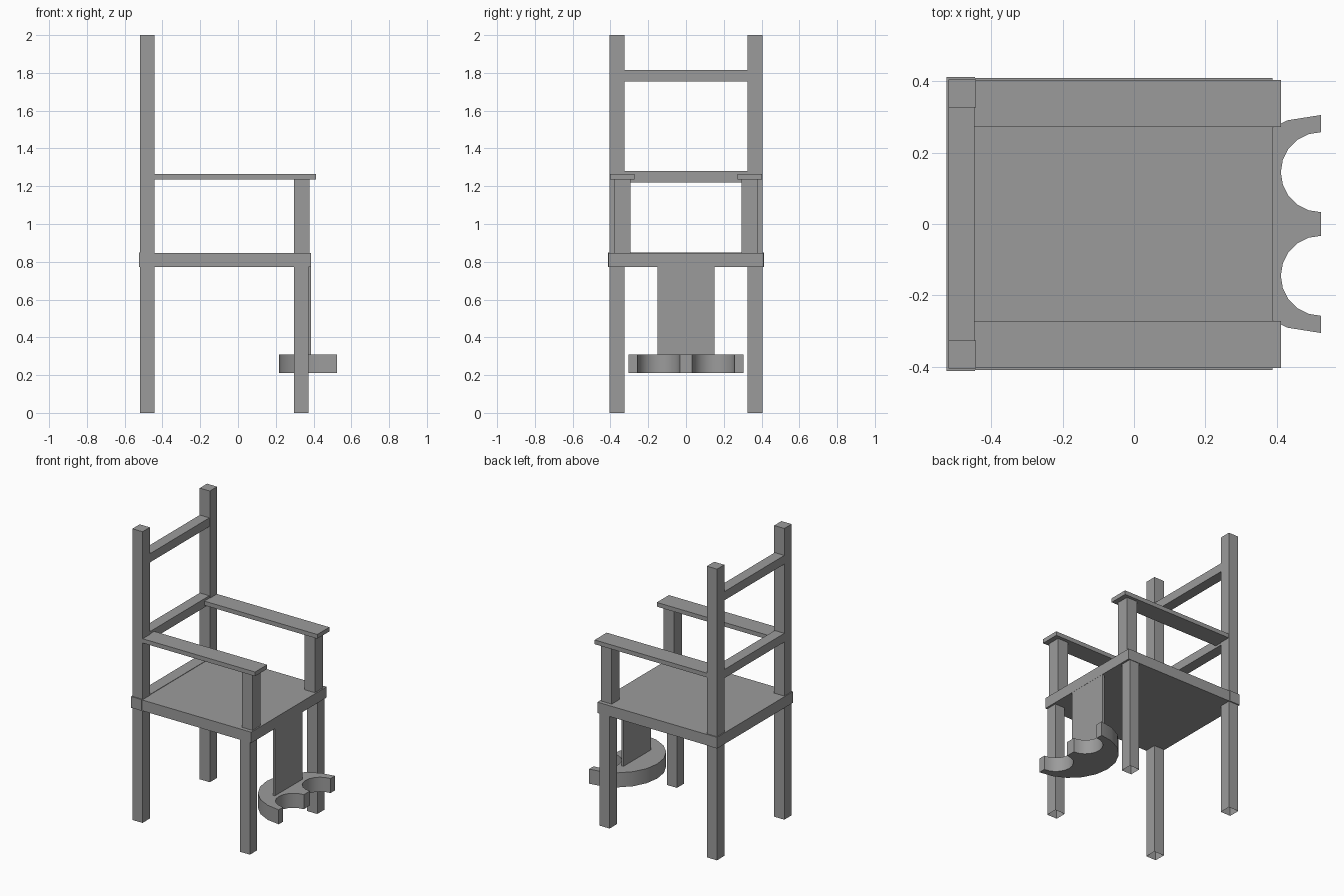
import bpy, bmesh, math

if "Cube" in bpy.data.objects:
    bpy.data.objects.remove(bpy.data.objects["Cube"])

grey = bpy.data.materials.new("dark_grey")
grey.diffuse_color = (0.33, 0.33, 0.33, 1)
grey.use_nodes = True
grey.node_tree.nodes["Principled BSDF"].inputs["Base Color"].default_value = grey.diffuse_color


def finish(name, bm):
    bmesh.ops.recalc_face_normals(bm, faces=bm.faces[:])
    mesh = bpy.data.meshes.new(name)
    bm.to_mesh(mesh)
    bm.free()
    mesh.materials.append(grey)
    ob = bpy.data.objects.new(name, mesh)
    bpy.context.collection.objects.link(ob)
    return ob


def box(name, x, y, z, open_bottom=False):
    """Axis-aligned box given as (min, max) ranges."""
    bm = bmesh.new()
    bmesh.ops.create_cube(bm, size=1)
    for v in bm.verts:
        v.co = [r[0] + (c + 0.5) * (r[1] - r[0]) for c, r in zip(v.co, (x, y, z))]
    bmesh.ops.recalc_face_normals(bm, faces=bm.faces[:])
    if open_bottom:
        low = [f for f in bm.faces if all(v.co.z < z[0] + 1e-4 for v in f.verts)]
        bmesh.ops.delete(bm, geom=low, context='FACES_ONLY')
    return finish(name, bm)


def pair(name, x, y, z, open_bottom=False):
    """Box on the +y side and its mirror on the -y side."""
    box(name + "_a", x, y, z, open_bottom)
    box(name + "_b", x, (-y[1], -y[0]), z, open_bottom)


# Seat and its slightly thicker rear rail
box("seat", (-0.446, 0.387), (-0.409, 0.409), (0.772, 0.846))
box("seat_rear_rail", (-0.525, -0.445), (-0.412, 0.412), (0.772, 0.849))

# Legs: the rear ones continue up as the back posts
pair("back_post", (-0.519, -0.442), (0.326, 0.405), (0, 2), True)
pair("front_leg", (0.297, 0.374), (0.326, 0.405), (0, 0.775), True)

# Back rails between the posts
box("lower_back_rail", (-0.519, -0.446), (-0.328, 0.328), (1.22, 1.28))
box("upper_back_rail", (-0.519, -0.446), (-0.328, 0.328), (1.755, 1.815))

# Armrests and their supports
pair("arm_post", (0.297, 0.378), (0.295, 0.382), (0.845, 1.237))
pair("armrest", (-0.447, 0.412), (0.272, 0.403), (1.235, 1.264))

# Thin board hanging under the front edge of the seat
box("leg_board", (0.37, 0.386), (-0.15, 0.15), (0.31, 0.775))


# Ankle stock: half disc with two half-round cut-outs
def arc(cy, r, n=10):
    return [(0.523 - r * math.sin(math.pi * i / n), cy + r * math.cos(math.pi * i / n))
            for i in range(n + 1)]


outline = arc(0, 0.305)
outline += arc(-0.145, 0.112)[::-1] + arc(0.145, 0.112)[::-1]
bm = bmesh.new()
face = bm.faces.new([bm.verts.new((px, py, 0.21)) for px, py in outline])
ext = bmesh.ops.extrude_face_region(bm, geom=[face], use_keep_orig=True)
for v in ext["geom"]:
    if isinstance(v, bmesh.types.BMVert):
        v.co.z = 0.31
stock = finish("ankle_stock", bm)
bpy.ops.object.select_all(action='DESELECT')
stock.select_set(True)
bpy.context.view_layer.objects.active = stock
bpy.ops.object.shade_smooth_by_angle(angle=math.radians(30))
